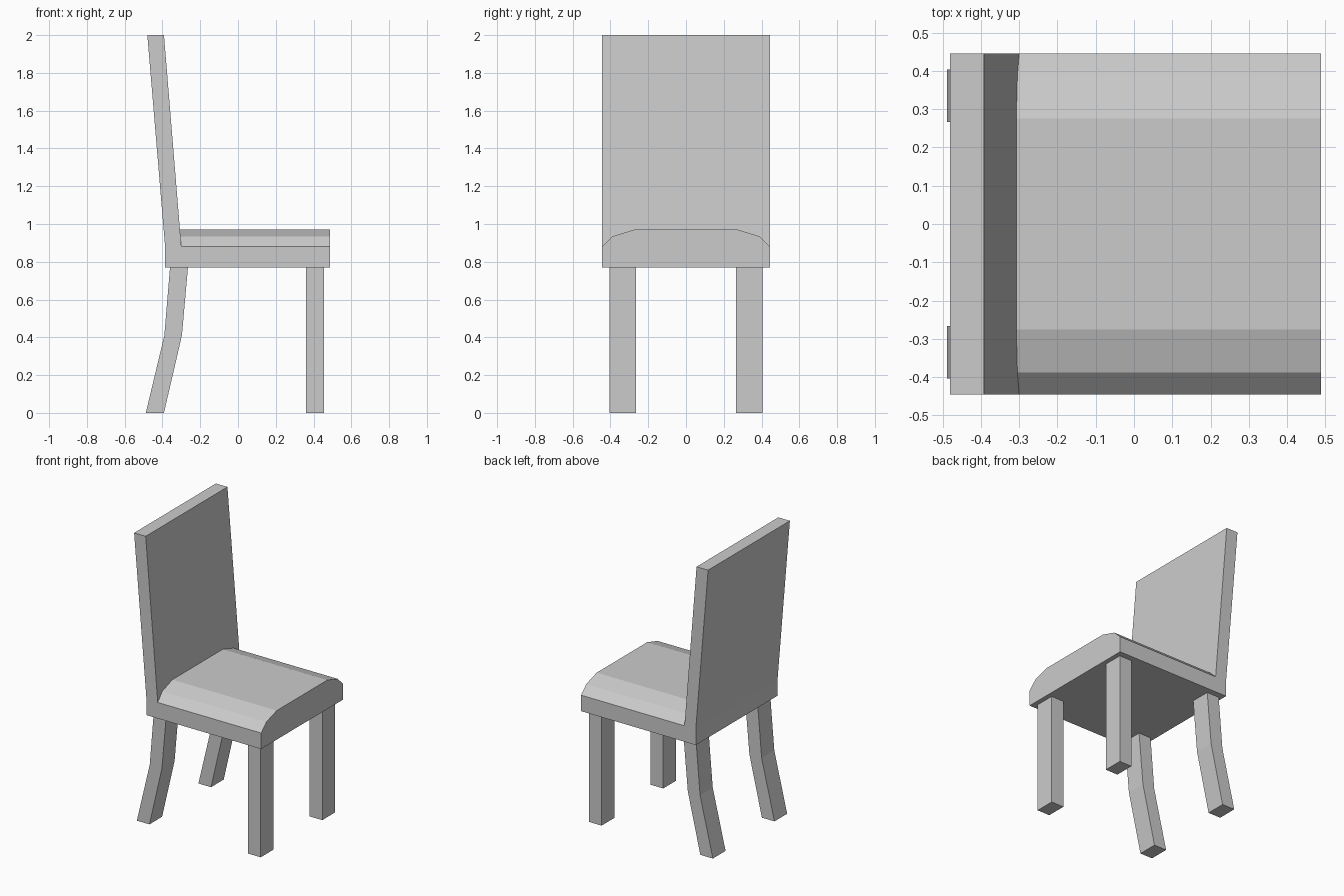
import bpy, bmesh

if "Cube" in bpy.data.objects:
    bpy.data.objects.remove(bpy.data.objects["Cube"])


def prism(name, ring_a, ring_b):
    """Closed flat-faced solid between two matching outlines."""
    bm = bmesh.new()
    a = [bm.verts.new(p) for p in ring_a]
    b = [bm.verts.new(p) for p in ring_b]
    bm.faces.new(a)
    bm.faces.new(b[::-1])
    n = len(a)
    for i in range(n):
        j = (i + 1) % n
        bm.faces.new((a[i], b[i], b[j], a[j]))
    bmesh.ops.recalc_face_normals(bm, faces=bm.faces)
    mesh = bpy.data.meshes.new(name)
    bm.to_mesh(mesh)
    bm.free()
    obj = bpy.data.objects.new(name, mesh)
    bpy.context.collection.objects.link(obj)
    return obj


def side_profile(name, xz, y0, y1):
    return prism(name, [(x, y0, z) for x, z in xz], [(x, y1, z) for x, z in xz])


HALF_W, SEAT_Z, PAD_Z = 0.445, 0.77, 0.88
FRONT_X, REAR_LEG_X = 0.488, 0.488

# Seat base and leaning backrest share one L-shaped side profile
side_profile("seat_and_back_frame", [
    (-0.386, SEAT_Z), (FRONT_X, SEAT_Z), (FRONT_X, PAD_Z), (-0.30, PAD_Z),
    (-0.392, 2.0), (-0.48, 2.0), (-0.386, PAD_Z)], -HALF_W, HALF_W)

# Domed cushion, its rear end following the lean of the backrest
half = [(HALF_W, PAD_Z), (0.388, 0.935), (0.275, 0.97)]
dome = half + [(-y, z) for y, z in reversed(half)]
prism("seat_cushion",
      [(-0.30 - 0.082 * (z - PAD_Z), y, z) for y, z in dome],
      [(FRONT_X, y, z) for y, z in dome])

# Legs: straight in front, swept back at the rear
front_leg = [(0.36, 0), (0.456, 0), (0.456, SEAT_Z), (0.36, SEAT_Z)]
rear_leg = [(-REAR_LEG_X, 0), (-0.392, 0), (-0.297, 0.41), (-0.265, SEAT_Z),
            (-0.36, SEAT_Z), (-0.39, 0.41)]
for side, s in (("left", -1), ("right", 1)):
    for name, outline in (("front_leg", front_leg), ("rear_leg", rear_leg)):
        side_profile(f"{name}_{side}", outline, s * 0.266, s * 0.404)
